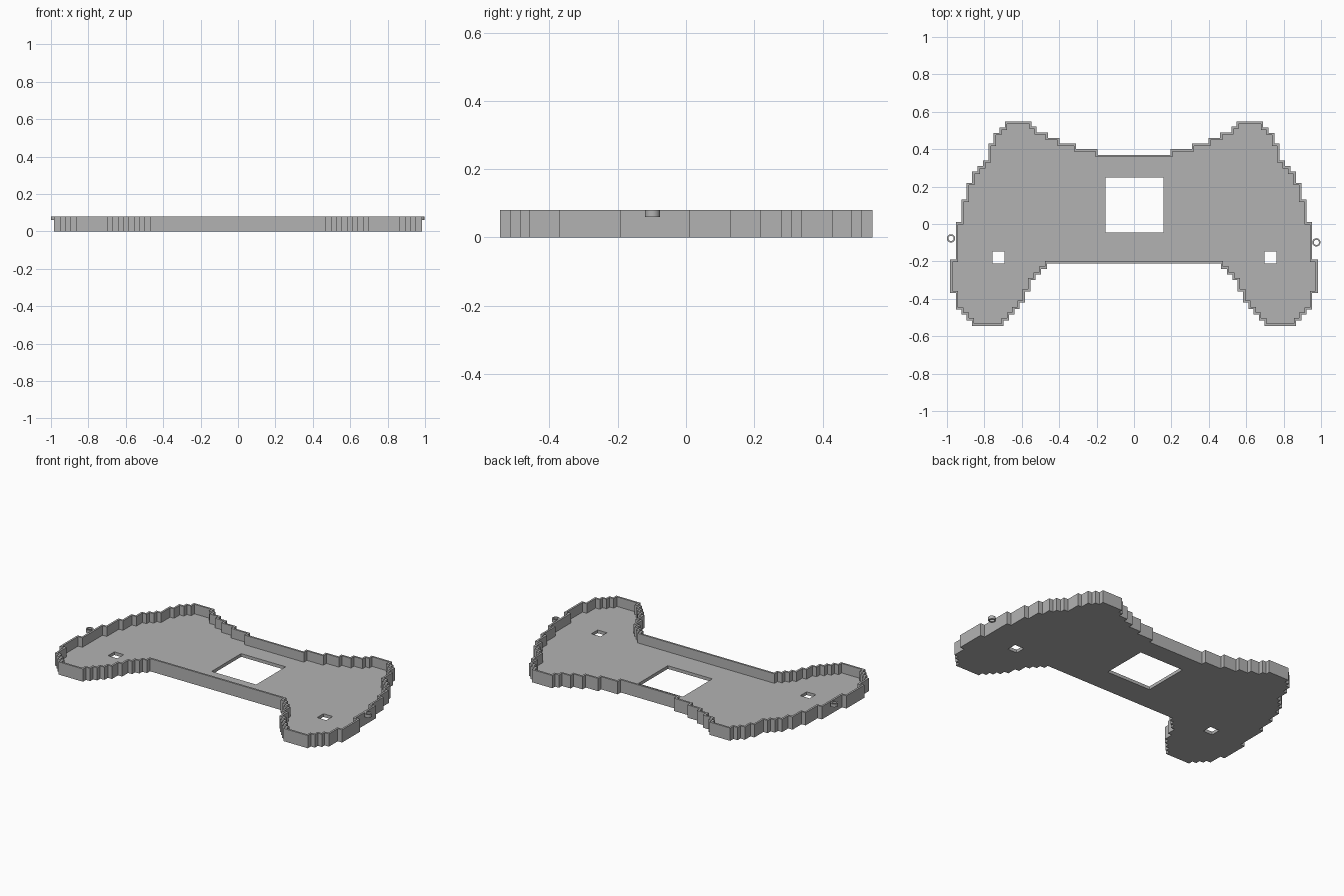
import bpy, bmesh, math

cube = bpy.data.objects.get("Cube")
if cube:
    bpy.data.objects.remove(cube, do_unlink=True)

HEIGHT, FLOOR, WALL = 0.08, 0.02, 0.012

grey = bpy.data.materials.new("grey plastic")
grey.use_nodes = True
grey.diffuse_color = (0.45, 0.45, 0.45, 1)
grey.node_tree.nodes["Principled BSDF"].inputs["Base Color"].default_value = grey.diffuse_color


def rect(x0, x1, y0, y1):
    return [(x0, y0), (x1, y0), (x1, y1), (x0, y1)]


def circle(cx, cy, r, n=24):
    return [(cx + r * math.cos(2 * math.pi * i / n), cy + r * math.sin(2 * math.pi * i / n))
            for i in range(n)]


def inset(loop, d):
    """Move every edge of a clockwise right-angled loop inward by d."""
    result = []
    for i, (x, y) in enumerate(loop):
        px, py = loop[i - 1]
        nx, ny = loop[(i + 1) % len(loop)]
        for ax, ay in ((x - px, y - py), (nx - x, ny - y)):
            if abs(ax) > abs(ay):
                oy = -math.copysign(d, ax)
            else:
                ox = math.copysign(d, ay)
        result.append((x + ox, y + oy))
    return result


def cap(bm, loops, z, up):
    """Fill the area between loops at one height."""
    edges = []
    for loop in loops:
        vs = [bm.verts.new((x, y, z)) for x, y in loop]
        edges += [bm.edges.new((vs[i - 1], vs[i])) for i in range(len(vs))]
    bmesh.ops.triangle_fill(bm, use_beauty=True, use_dissolve=False,
                            edges=edges, normal=(0, 0, up))


def band(bm, loop, z0, z1):
    """Vertical sides along a loop."""
    low = [bm.verts.new((x, y, z0)) for x, y in loop]
    high = [bm.verts.new((x, y, z1)) for x, y in loop]
    for i in range(len(loop)):
        bm.faces.new((low[i - 1], low[i], high[i], high[i - 1]))


def finish(bm, name):
    bmesh.ops.remove_doubles(bm, verts=bm.verts, dist=0.0001)
    bmesh.ops.recalc_face_normals(bm, faces=bm.faces)
    mesh = bpy.data.meshes.new(name)
    bm.to_mesh(mesh)
    bm.free()
    mesh.materials.append(grey)
    obj = bpy.data.objects.new(name, mesh)
    bpy.context.collection.objects.link(obj)
    return obj


# Stepped outline, right half: each pair is a step (run to x, then go to y)
start_y = 0.37
steps = [(0.195, 0.40), (0.31, 0.43), (0.397, 0.46), (0.46, 0.49), (0.52, 0.52),
         (0.547, 0.547), (0.69, 0.515), (0.72, 0.487), (0.75, 0.43), (0.777, 0.34),
         (0.806, 0.31), (0.836, 0.28), (0.865, 0.22), (0.895, 0.13), (0.923, 0.01),
         (0.953, -0.19), (0.983, -0.37), (0.953, -0.458), (0.923, -0.485),
         (0.895, -0.515), (0.867, -0.545), (0.697, -0.515), (0.668, -0.485),
         (0.64, -0.455), (0.611, -0.42), (0.583, -0.36), (0.554, -0.30),
         (0.526, -0.27), (0.497, -0.24), (0.465, -0.21)]
half, y = [], start_y
for x, next_y in steps:
    half += [(x, y), (x, next_y)]
    y = next_y
outer = half + [(-x, y) for x, y in reversed(half)]
inner = inset(outer, WALL)

# Tray: floor with three openings and a thin rim wall
holes = [rect(-0.152, 0.158, -0.045, 0.248),
         rect(-0.757, -0.692, -0.21, -0.147),
         rect(0.697, 0.762, -0.21, -0.147)]
bm = bmesh.new()
cap(bm, [outer] + holes, 0, -1)
cap(bm, [inner] + holes, FLOOR, 1)
cap(bm, [outer, inner], HEIGHT, 1)
band(bm, outer, 0, HEIGHT)
band(bm, inner, FLOOR, HEIGHT)
for hole in holes:
    band(bm, hole, 0, FLOOR)
finish(bm, "tray")

# Small strap rings beside the walls
for name, cx, cy in (("left_ring", 0.975, -0.098), ("right_ring", -0.978, -0.077)):
    loops = [circle(cx, cy, 0.022), circle(cx, cy, 0.014)]
    bm = bmesh.new()
    for z, up in ((0.06, -1), (HEIGHT, 1)):
        cap(bm, loops, z, up)
    for loop in loops:
        band(bm, loop, 0.06, HEIGHT)
    ring = finish(bm, name)
    bpy.ops.object.select_all(action='DESELECT')
    ring.select_set(True)
    bpy.context.view_layer.objects.active = ring
    bpy.ops.object.shade_smooth_by_angle()
